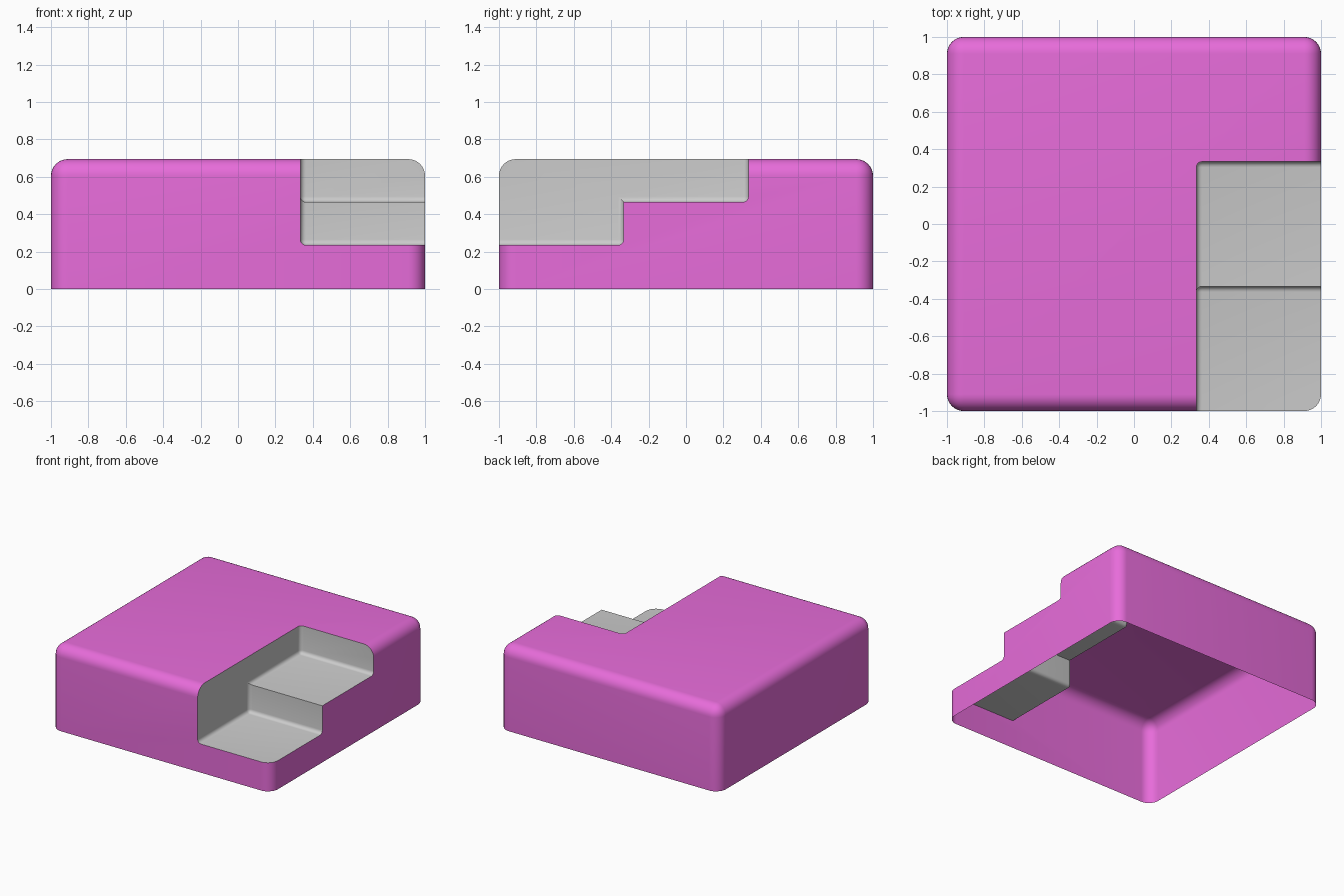
import bpy, bmesh

if "Cube" in bpy.data.objects:
    bpy.data.objects.remove(bpy.data.objects["Cube"])

H = 0.695          # total height
T = 1 / 3          # notch lines sit on thirds
STEP = (0.235, 0.465)


def make_object(name, bm, mats=()):
    mesh = bpy.data.meshes.new(name)
    bmesh.ops.recalc_face_normals(bm, faces=bm.faces)
    bm.to_mesh(mesh)
    bm.free()
    for m in mats:
        mesh.materials.append(m)
    ob = bpy.data.objects.new(name, mesh)
    bpy.context.collection.objects.link(ob)
    return ob


def round_edges(bm, edges, radius, segments):
    bmesh.ops.bevel(bm, geom=edges, offset=radius, segments=segments,
                    profile=0.5, affect='EDGES', clamp_overlap=True)


def part_from(mesh, name, keep, mats=()):
    # Keep only the faces of one part, then shade it smooth
    bm = bmesh.new()
    bm.from_mesh(mesh)
    drop = [f for f in bm.faces if not keep(f)]
    bmesh.ops.delete(bm, geom=drop, context='FACES')
    for f in bm.faces:
        f.material_index = 0
    new = bpy.data.meshes.new(name)
    bm.to_mesh(new)
    bm.free()
    new.materials.clear()
    for m in mats:
        new.materials.append(m)
    ob = bpy.data.objects.new(name, new)
    bpy.context.collection.objects.link(ob)
    bpy.ops.object.select_all(action='DESELECT')
    ob.select_set(True)
    bpy.context.view_layer.objects.active = ob
    bpy.ops.object.shade_smooth_by_angle(angle=0.6)
    return ob


pink = bpy.data.materials.new("pink")
pink.diffuse_color = (0.8, 0.15, 0.7, 1)
pink.use_nodes = True
pink.node_tree.nodes["Principled BSDF"].inputs["Base Color"].default_value = pink.diffuse_color
inner = bpy.data.materials.new("inner")

# Rounded block, sharp only along the bottom
bm = bmesh.new()
bmesh.ops.create_cube(bm, size=1)
for v in bm.verts:
    v.co = (v.co.x * 2, v.co.y * 2, (v.co.z + 0.5) * H)
round_edges(bm, [e for e in bm.edges if max(v.co.z for v in e.verts) > 0.1], 0.09, 8)
block = make_object("block", bm, [pink, inner])

# Stepped cutter with rounded edges, except the step nose
profile = [(-1.3, STEP[0]), (-T, STEP[0]), (-T, STEP[1]),
           (T, STEP[1]), (T, 1.1), (-1.3, 1.1)]
bm = bmesh.new()
face = bm.faces.new([bm.verts.new((T, y, z)) for y, z in profile])
ext = bmesh.ops.extrude_face_region(bm, geom=[face], use_keep_orig=True)
for v in ext["geom"]:
    if isinstance(v, bmesh.types.BMVert):
        v.co.x = 1.3
bmesh.ops.recalc_face_normals(bm, faces=bm.faces)


def is_nose(e):
    return all(abs(v.co.y + T) < 1e-4 and abs(v.co.z - STEP[1]) < 1e-4 for v in e.verts)


round_edges(bm, [e for e in bm.edges if not is_nose(e)], 0.03, 5)
for f in bm.faces:
    f.material_index = 1
cutter = make_object("step_cutter", bm, [pink, inner])
cutter.hide_render = True

# Cut the notch, then split the result into shell and steps
mod = block.modifiers.new("notch", 'BOOLEAN')
mod.operation = 'DIFFERENCE'
mod.solver = 'EXACT'
mod.object = cutter
deps = bpy.context.evaluated_depsgraph_get()
cut = bpy.data.meshes.new_from_object(block.evaluated_get(deps))
bpy.data.objects.remove(block)
bpy.data.objects.remove(cutter)

# Open-bottomed shell and grey steps
part_from(cut, "shell", lambda f: f.material_index == 0
          and max(v.co.z for v in f.verts) > 0.001, [pink])
part_from(cut, "steps", lambda f: f.material_index == 1)
